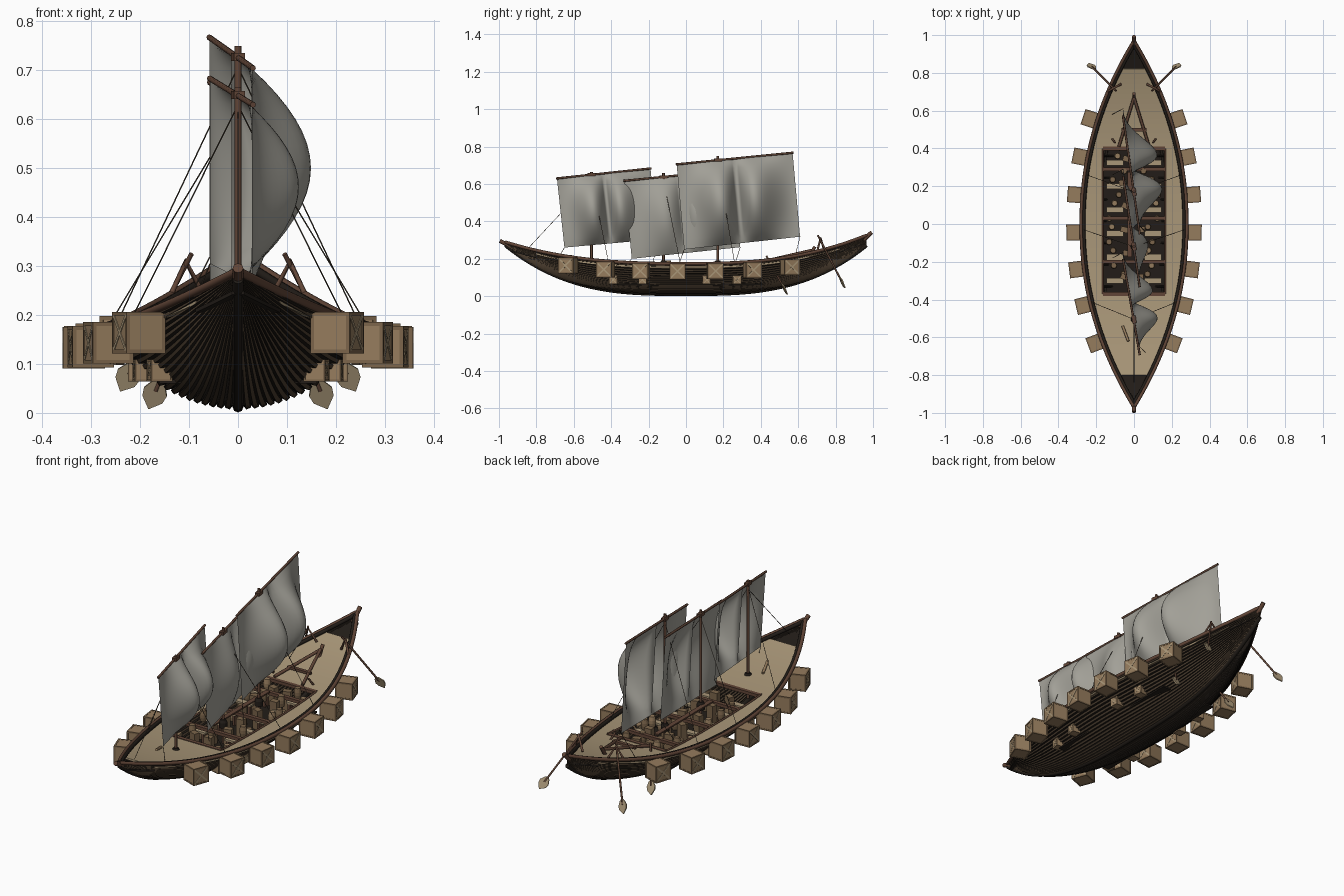
import bpy, math, random
from mathutils import Vector, Matrix

if "Cube" in bpy.data.objects:
    bpy.data.objects.remove(bpy.data.objects["Cube"])
random.seed(4)

def material(name, c):
    m = bpy.data.materials.new(name)
    m.diffuse_color = (*c, 1)
    m.use_nodes = True
    m.node_tree.nodes["Principled BSDF"].inputs["Base Color"].default_value = m.diffuse_color
    return m

DARK = material("dark_wood", (0.016, 0.012, 0.009))
HULL = material("strake_wood", (0.075, 0.05, 0.03))
RED = material("red_wood", (0.12, 0.06, 0.038))
TAN = material("deck_wood", (0.4, 0.31, 0.19))
BOX = material("crate_wood", (0.3, 0.2, 0.11))
TRIM = material("crate_trim", (0.2, 0.13, 0.07))
SAIL = material("sail_cloth", (0.36, 0.35, 0.31))
ROPE = material("rope", (0.06, 0.045, 0.03))

# hull lines: half width, sheer height, keel height, section point
def W(y): return 0.28 * max(0.0, 1 - (abs(y) / 0.97) ** 2.1)
def sheer(y): return 0.172 + (0.126 if y < 0 else 0.166) * abs(y) ** 2.6
def keel(y): return 0.012 + 0.29 * abs(y) ** 3
def section(y, t):
    a = t * math.pi / 2
    return W(y) * (0.74 * math.sin(a) + 0.26 * t ** 3), sheer(y) - (sheer(y) - keel(y)) * math.cos(a)

def mesh(name, verts, faces, mats, smooth=False):
    me = bpy.data.meshes.new(name)
    me.from_pydata([tuple(v) for v in verts], [], faces)
    for m in (mats if isinstance(mats, list) else [mats]):
        me.materials.append(m)
    for p in me.polygons:
        p.use_smooth = smooth
    ob = bpy.data.objects.new(name, me)
    bpy.context.collection.objects.link(ob)
    return ob

CUBE_F = [(0, 1, 3, 2), (4, 6, 7, 5), (0, 4, 5, 1), (2, 3, 7, 6), (0, 2, 6, 4), (1, 5, 7, 3)]
def cube_data(size, mat4=Matrix()):
    return [mat4 @ Vector((x * size[0] / 2, y * size[1] / 2, z * size[2] / 2))
            for x in (-1, 1) for y in (-1, 1) for z in (-1, 1)]

def box(name, loc, size, mat, rz=0):
    return mesh(name, cube_data(size, Matrix.Translation(loc) @ Matrix.Rotation(rz, 4, 'Z')), CUBE_F, mat)

def tube(name, pts, r, mat, res=2):
    cu = bpy.data.curves.new(name, 'CURVE')
    cu.dimensions = '3D'
    cu.bevel_depth, cu.bevel_resolution, cu.use_fill_caps = r, res, True
    sp = cu.splines.new('POLY')
    sp.points.add(len(pts) - 1)
    for p, co in zip(sp.points, pts):
        p.co = (*co, 1)
    cu.materials.append(mat)
    ob = bpy.data.objects.new(name, cu)
    bpy.context.collection.objects.link(ob)
    return ob

def lathe(name, loc, prof, mat, n=12):
    v = [(loc[0] + r * math.cos(2 * math.pi * i / n), loc[1] + r * math.sin(2 * math.pi * i / n), loc[2] + z)
         for r, z in prof for i in range(n)]
    f = [(k * n + i, k * n + (i + 1) % n, (k + 1) * n + (i + 1) % n, (k + 1) * n + i)
         for k in range(len(prof) - 1) for i in range(n)]
    f += [tuple(reversed(range(n))), tuple(range((len(prof) - 1) * n, len(prof) * n))]
    return mesh(name, v, f, mat)

# clinker hull: each brown strake stands proud of a dark groove
N, S = 20, 56
YS = [-0.965 + 1.93 * i / S for i in range(S + 1)]
for side, label in ((1, "right"), (-1, "left")):
    verts, faces = [], []
    for y in YS:
        o = min(1, W(y) / 0.1)
        for k in range(N):
            for t, off in ((k / N, 0.007), ((k + 0.6) / N, 0.003), ((k + 0.68) / N, -0.003)):
                x, z = section(y, t)
                a = t * math.pi / 2
                verts.append((side * (x + o * off * math.sin(a)), y, z - o * off * math.cos(a) * 0.8))
        verts.append((side * W(y), y, sheer(y)))
    M = 3 * N + 1
    for i in range(S):
        for k in range(M - 1):
            q = (i * M + k, (i + 1) * M + k, (i + 1) * M + k + 1, i * M + k + 1)
            faces.append(q if side < 0 else q[::-1])
    hull = mesh("hull_" + label, verts, faces, [HULL, DARK])
    for j, p in enumerate(hull.data.polygons):
        p.material_index = 0 if (j % (M - 1)) % 3 == 0 else 1
    # gunwale rail and inner rail
    tube("gunwale_" + label, [(side * W(y), y, sheer(y) + 0.002) for y in YS], 0.009, RED)
    tube("inner_rail_" + label, [(side * max(0, W(y) - 0.014), y, sheer(y)) for y in YS], 0.009, DARK)

# keel and stem posts
tube("keel", [(0, y, keel(y)) for y in YS], 0.011, DARK)
tube("bow_post", [(0, -0.93, 0.255), (0, -0.965, 0.28), (0, -0.995, 0.296)], 0.011, RED)
tube("stern_post", [(0, 0.93, 0.285), (0, 0.965, 0.315), (0, 0.993, 0.342)], 0.011, RED)

# decks
def deck(name, y0, y1, inner, side, mat=TAN, drop=0.012, n=16):
    v, f = [], []
    for i in range(n + 1):
        y = y0 + (y1 - y0) * i / n
        z = sheer(y) - drop
        v += [(side * max(0, min(inner, W(y) - 0.02)), y, z), (side * max(0, W(y) - 0.006), y, z)]
    for i in range(n):
        q = (2 * i, 2 * i + 1, 2 * i + 3, 2 * i + 2)
        f.append(q if side > 0 else q[::-1])
    md = mesh(name, v, f, mat).modifiers.new("thick", 'SOLIDIFY')
    md.thickness = 0.008
for s in (1, -1):
    deck("fore_deck", -0.8, -0.37, 0, s)
    deck("side_deck", -0.37, 0.4, 0.165, s)
    deck("aft_deck", 0.4, 0.82, 0, s)
    deck("bow_pit", -0.94, -0.8, 0, s, DARK, 0.03)
    deck("stern_pit", 0.82, 0.94, 0, s, DARK, 0.03)
    tube("well_rim", [(s * 0.165, -0.37 + 0.077 * i, sheer(-0.37 + 0.077 * i) - 0.01) for i in range(11)], 0.005, RED)

# hold: floor, ribs, beams, benches and cargo
box("hold_floor", (0, 0.015, 0.064), (0.32, 0.8, 0.008), DARK)
for i in range(7):
    y = -0.33 + 0.115 * i
    tube("rib", [(sg * section(y, t)[0] * 0.94, y, section(y, t)[1] + 0.006)
                 for sg, t in [(math.copysign(1, k), abs(k) / 6) for k in range(-5, 6)]], 0.005, DARK, 1)
for y in (-0.37, -0.2, 0.03, 0.29, 0.4):
    box("cross_beam", (0, y, sheer(y) - 0.016), (0.33, 0.02, 0.016), RED)
for s in (1, -1):
    for i in range(6):
        y = -0.3 + 0.125 * i
        box("rowing_bench", (s * 0.1, y, 0.125), (0.09, 0.03, 0.01), TAN)
        box("bench_leg", (s * 0.07, y, 0.093), (0.012, 0.025, 0.06), RED)
        prof = [(0.014, 0), (0.018, 0.02), (0.018, 0.035), (0.014, 0.055)]
        for dy in (0.035, 0.08):
            lathe("barrel", (s * random.uniform(0.05, 0.14), y + dy, 0.067 + random.choice((0, 0.05, 0.07))),
                  prof, random.choice((BOX, TRIM)))
        box("bundle", (s * random.uniform(0.03, 0.06), y + 0.02, 0.12), (0.04, 0.03, 0.1), TRIM, random.uniform(-0.5, 0.5))
box("gangplank", (-0.022, 0.05, 0.176), (0.024, 0.45, 0.007), RED)
for s in (1, -1):
    tube("deck_strut", [(s * 0.08, 0.41, 0.185), (0, 0.67, 0.245)], 0.008, RED)
box("strut_tie", (0, 0.5, 0.205), (0.13, 0.018, 0.012), RED)
tube("strut_foot", [(0, 0.65, 0.2), (0, 0.69, 0.265)], 0.009, RED)
tube("spare_spar", [(-0.06, -0.54, 0.19), (-0.03, -0.62, 0.215)], 0.007, BOX)

# crates: body, edge battens and cross braces merged into one mesh
def crate(name, loc, s, rz):
    m = Matrix.Translation(loc) @ Matrix.Rotation(rz, 4, 'Z')
    parts = [cube_data((s * 0.97,) * 3, m)]
    b = s * 0.09
    h = (s - b) / 2
    for ax in range(3):
        for p in (-h, h):
            for q in (-h, h):
                size, off = [b] * 3, [0, 0, 0]
                size[ax] = s
                off[(ax + 1) % 3], off[(ax + 2) % 3] = p, q
                parts.append(cube_data(size, m @ Matrix.Translation(off)))
    for x in (-1, 1):
        for a in (-45, 45):
            mm = m @ Matrix.Translation((x * s * 0.485, 0, 0)) @ Matrix.Rotation(math.radians(a), 4, 'X')
            parts.append(cube_data((s * 0.03, s * 1.2, b), mm))
    f = [tuple(8 * i + k for k in q) for i in range(len(parts)) for q in CUBE_F]
    ob = mesh(name, [v for p in parts for v in p], f, [BOX, TRIM, TAN])
    for j, p in enumerate(ob.data.polygons):
        p.material_index = 0 if j < 6 else (1 if j < 78 else 2)

BIG = ((-0.63, 0.164), (-0.43, 0.143), (-0.24, 0.135), (-0.045, 0.133), (0.155, 0.135), (0.355, 0.14), (0.555, 0.155))
for s in (1, -1):
    for y, z in BIG:
        ang = math.atan((W(y - 0.02) - W(y + 0.02)) / 0.04)
        crate("side_crate", (s * (W(y) + 0.036), y, z), 0.085, s * ang)
    for y in (-0.385, -0.23, 0.11, 0.27):
        t = math.acos((sheer(y) - 0.088) / (sheer(y) - keel(y))) * 2 / math.pi
        ang = math.atan((W(y - 0.02) - W(y + 0.02)) / 0.04)
        crate("small_crate", (s * (section(y, t)[0] + 0.008), y, 0.087), 0.045, s * ang)

# sails: two bellies that pinch together on the middle line
def rig(label, my, mtop, head_a, head_b, foot_a, foot_b, belly):
    A, B, C, D = map(Vector, (head_a, head_b, foot_a, foot_b))
    nu, nv, verts = 40, 18, []
    for i in range(nu + 1):
        u = i / nu
        s = 1 - abs(2 * u - 1)
        for j in range(nv + 1):
            v = j / nv
            p = A.lerp(B, u).lerp(C.lerp(D, u), v)
            p.x += belly * math.sin(math.pi * s ** 2) * math.sin(math.pi * v) ** 0.9 if 0 < v < 1 else 0
            verts.append(p)
    f = [(i * (nv + 1) + j, i * (nv + 1) + j + 1, (i + 1) * (nv + 1) + j + 1, (i + 1) * (nv + 1) + j)
         for i in range(nu) for j in range(nv)]
    mesh(label + "_sail", verts, f, SAIL, True)
    d = (B - A).normalized() * 0.004
    tube(label + "_yard", [A - d, B + d], 0.006, RED)
    tube(label + "_mast", [(0, my, 0.06), (0, my, mtop)], 0.007, RED)
    yz = A.lerp(B, (my - A.y) / (B.y - A.y)).z
    box(label + "_mast_cap", (0, my, yz), (0.022, 0.04, 0.016), RED, 0.15)
    lathe(label + "_mast_collar", (0, my, 0.15), [(0.02, 0), (0.02, 0.025), (0.013, 0.04)], DARK)
    # shrouds and sheets
    for s in (1, -1):
        y = my + 0.09
        tube(label + "_shroud", [(0, my, yz - 0.02), (s * (W(y) - 0.012), y, sheer(y))], 0.0014, ROPE, 1)
    for P in (C, D):
        tube(label + "_sheet", [P, (P.x * 2, P.y - 0.03, sheer(P.y - 0.03) - 0.01)], 0.0014, ROPE, 1)

rig("fore", -0.505, 0.665, (0.03, -0.69, 0.63), (-0.057, -0.19, 0.683), (0.03, -0.65, 0.26), (-0.057, -0.15, 0.305), 0.125)
rig("middle", -0.12, 0.66, (0.03, -0.33, 0.617), (-0.057, 0.25, 0.675), (0.03, -0.29, 0.2), (-0.057, 0.29, 0.262), 0.075)
rig("main", 0.17, 0.75, (0.03, -0.05, 0.705), (-0.058, 0.57, 0.767), (0.03, -0.01, 0.25), (-0.058, 0.61, 0.318), 0.15)
tube("fore_stay", [(0, -0.505, 0.62), (0, -0.84, 0.26)], 0.0014, ROPE, 1)

# steering oars with leaf blades
def oar(a, b):
    a, b = Vector(a), Vector(b)
    d = (b - a).normalized()
    tube("oar_shaft", [a, b], 0.005, RED)
    side = d.cross(Vector((0, 1, 0))).normalized()
    nrm = side.cross(d).normalized()
    out = [(0, -0.01), (0.013, 0), (0.025, 0.022), (0.022, 0.04), (0, 0.064), (-0.022, 0.04), (-0.025, 0.022), (-0.013, 0)]
    v = [b + side * p + d * (q - 0.02) + nrm * k for k in (-0.003, 0.003) for p, q in out]
    f = [tuple(range(7, -1, -1)), tuple(range(8, 16))] + [(i, (i + 1) % 8, 8 + (i + 1) % 8, 8 + i) for i in range(8)]
    mesh("oar_blade", v, f, TAN)
for s in (1, -1):
    oar((s * 0.095, 0.705, 0.325), (s * 0.222, 0.832, 0.08))
    oar((s * 0.1, 0.43, 0.215), (s * 0.168, 0.523, 0.045))
    tube("oar_bracket", [(s * 0.07, 0.74, 0.24), (s * 0.107, 0.72, 0.31), (s * 0.14, 0.7, 0.235)], 0.006, RED)
